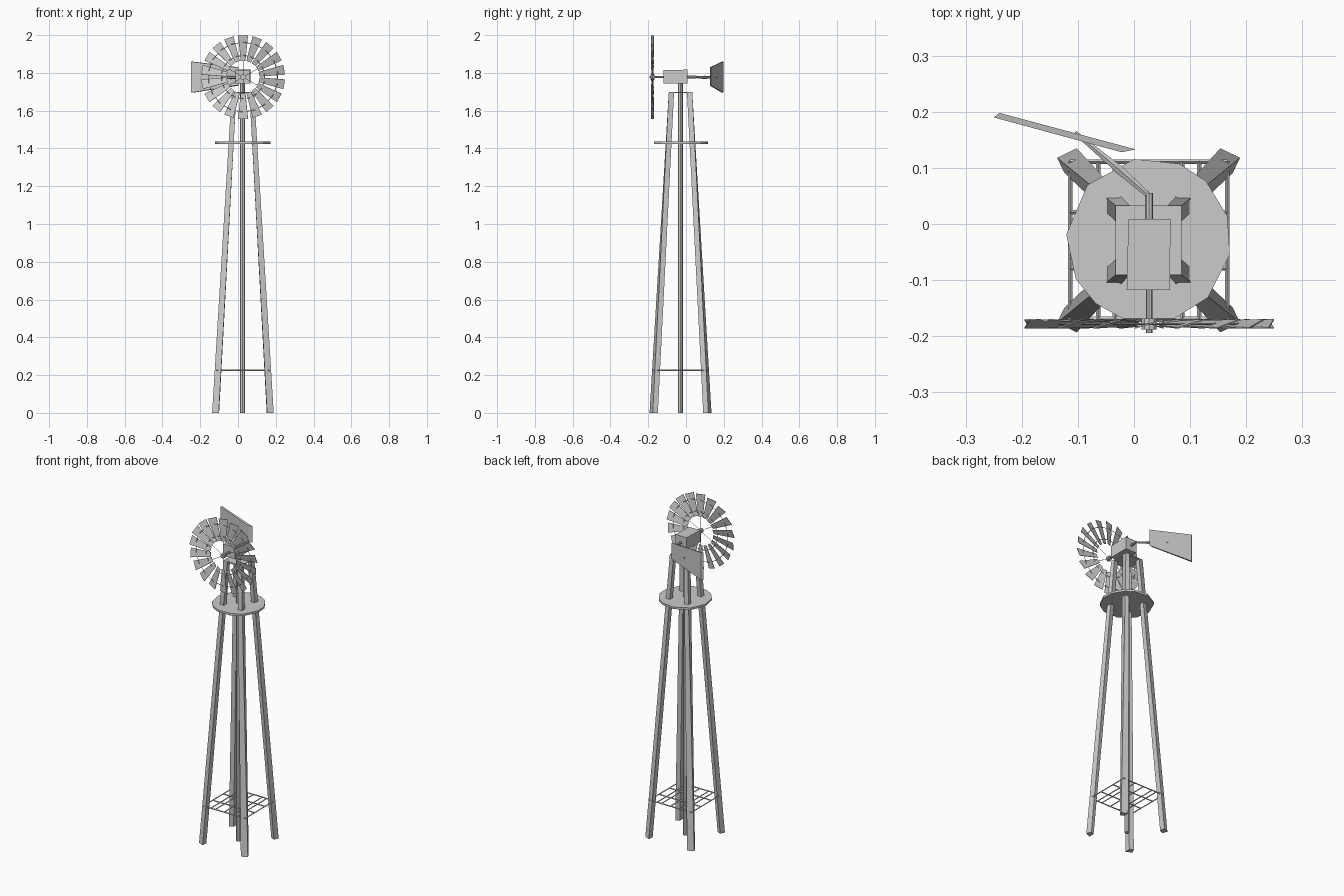
import bpy, bmesh, math
from mathutils import Vector, Matrix

if "Cube" in bpy.data.objects:
    bpy.data.objects.remove(bpy.data.objects["Cube"])

CX, CY = 0.026, -0.029          # tower axis
HUB = Vector((0.027, -0.178, 1.778))


def finish(name, bm):
    bmesh.ops.recalc_face_normals(bm, faces=bm.faces)
    me = bpy.data.meshes.new(name)
    bm.to_mesh(me)
    bm.free()
    ob = bpy.data.objects.new(name, me)
    bpy.context.collection.objects.link(ob)
    return ob


def loft(bm, a, b):
    """Closed solid between two matching polygons."""
    va = [bm.verts.new(p) for p in a]
    vb = [bm.verts.new(p) for p in b]
    n = len(a)
    bm.faces.new(va[::-1])
    bm.faces.new(vb)
    for i in range(n):
        j = (i + 1) % n
        bm.faces.new((va[i], va[j], vb[j], vb[i]))


def box(bm, x0, x1, y0, y1, z0, z1):
    loft(bm, [(x0, y0, z0), (x1, y0, z0), (x1, y1, z0), (x0, y1, z0)],
         [(x0, y0, z1), (x1, y0, z1), (x1, y1, z1), (x0, y1, z1)])


def rod(bm, p, q, r, sides=8, r2=None):
    p, q = Vector(p), Vector(q)
    d = q - p
    m = Matrix.Translation((p + q) / 2) @ d.to_track_quat('Z', 'Y').to_matrix().to_4x4()
    bmesh.ops.create_cone(bm, cap_ends=True, segments=sides, radius1=r,
                          radius2=r if r2 is None else r2, depth=d.length, matrix=m)


# Four tapering legs, slightly twisted section
foot = [(.163, .147), (.128, .164), (.126, .130), (.150, .120)]
head = [(.059, .062), (.034, .062), (.034, .034), (.059, .034)]
for sy, end in ((-1, "front"), (1, "back")):
    for sx, side in ((-1, "left"), (1, "right")):
        bm = bmesh.new()
        loft(bm, [(CX + sx * x, CY + sy * y, 0) for x, y in foot],
             [(CX + sx * x, CY + sy * y, 1.7) for x, y in head])
        finish(f"{end}_{side}_leg", bm)

# Thin plate on the leg tops
bm = bmesh.new()
box(bm, CX - .059, CX + .059, CY - .062, CY + .062, 1.694, 1.7)
finish("top_plate", bm)

# Central pole
bm = bmesh.new()
rod(bm, (.024, -.03, 0), (.024, -.03, 1.75), .0135)
finish("center_pole", bm)

# Roughly round platform
bm = bmesh.new()
angles = [100, 68, 46, 17, -10, -44, -72, -108, -130, -152, -184, -222]
ring = [(CX + .147 * math.cos(math.radians(a)), CY + .147 * math.sin(math.radians(a)))
        for a in angles]
loft(bm, [(x, y, 1.424) for x, y in ring], [(x, y, 1.436) for x, y in ring])
finish("platform", bm)

# Low grid of bars
bm = bmesh.new()
for x in (-.14, -.09, -.06, 0, .06, .09, .14):
    rod(bm, (CX + x, CY - .141, .225), (CX + x, CY + .141, .225), .004, 4)
for y in (-.14, -.05, .05, .14):
    rod(bm, (CX - .141, CY + y, .225), (CX + .141, CY + y, .225), .004, 4)
finish("lower_grid", bm)

# Gearbox with shaft and rear stub
bm = bmesh.new()
loft(bm, [(-.013, -.118, 1.743), (.064, -.118, 1.743), (.064, -.118, 1.815), (-.013, -.118, 1.815)],
     [(-.010, .009, 1.743), (.065, .009, 1.743), (.065, .009, 1.817), (-.010, .009, 1.817)])
finish("gearbox", bm)
bm = bmesh.new()
rod(bm, HUB + Vector((0, -.016, 0)), (HUB.x, 0, HUB.z), .006)
finish("shaft", bm)
bm = bmesh.new()
rod(bm, (.027, .005, 1.778), (.027, .055, 1.778), .007)
finish("rear_stub", bm)

# Tail arm and flared vane
bm = bmesh.new()
rod(bm, (.027, .050, 1.778), (-.03, .100, 1.776), .005, 6, .009)
rod(bm, (-.03, .100, 1.776), (-.105, .163, 1.778), .008, 6, .004)
finish("tail_arm", bm)
bm = bmesh.new()
loft(bm, [(-.25, .190, 1.695), (-.25, .190, 1.86), (-.24, .198, 1.86), (-.24, .198, 1.695)],
     [(-.022, .128, 1.732), (-.022, .128, 1.83), (.003, .133, 1.83), (.003, .133, 1.732)])
finish("tail_vane", bm)

# Wheel: eighteen pitched blades
bm = bmesh.new()
pitch = math.radians(16)
for i in range(18):
    rot = Matrix.Translation(HUB) @ Matrix.Rotation(i * math.tau / 18, 4, 'Y')
    tilt = Matrix.Rotation(pitch, 4, 'Z')
    inner = [(-.013, -.0012), (.013, -.0012), (.013, .0012), (-.013, .0012)]
    outer = [(-.027, -.0012), (.027, -.0012), (.027, .0012), (-.027, .0012)]
    loft(bm, [rot @ tilt @ Vector((x, y, .086)) for x, y in inner],
         [rot @ tilt @ Vector((x, y, .221)) for x, y in outer])
finish("wheel_blades", bm)

# Thin rings, spokes and hub
bm = bmesh.new()
for r in (.115, .185):
    pts = [HUB + Vector((r * math.sin(i * math.tau / 18), 0, r * math.cos(i * math.tau / 18)))
           for i in range(18)]
    for i in range(18):
        rod(bm, pts[i], pts[(i + 1) % 18], .0018, 4)
for i in range(6):
    a = i * math.tau / 6
    rod(bm, HUB, HUB + Vector((math.sin(a), 0, math.cos(a))) * .19, .0012, 4)
finish("wheel_rings", bm)
bm = bmesh.new()
rod(bm, HUB + Vector((0, -.010, 0)), HUB + Vector((0, .010, 0)), .014, 10)
finish("wheel_hub", bm)
